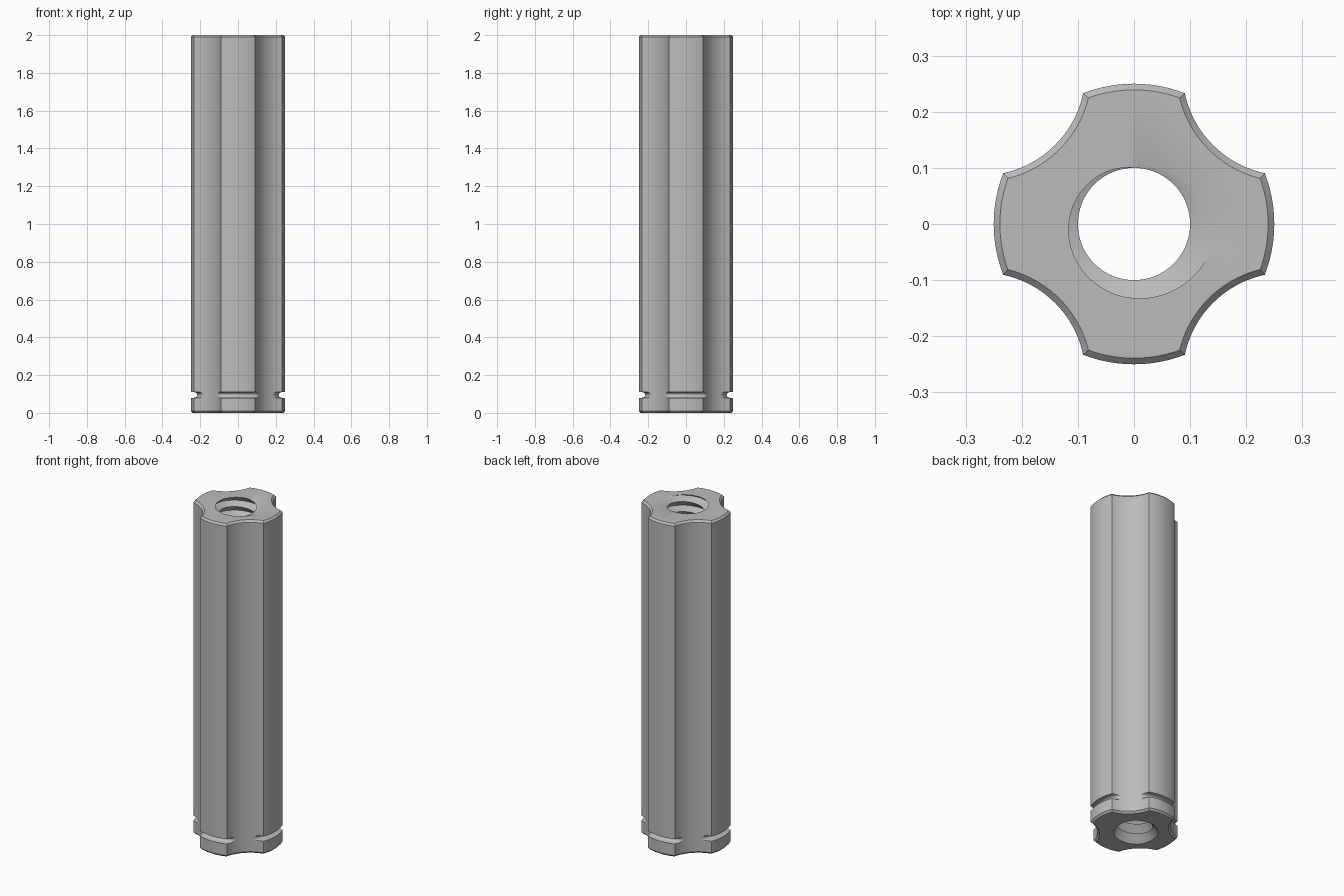
import bpy, bmesh
from math import acos, cos, sin, pi, hypot, atan2

if "Cube" in bpy.data.objects:
    bpy.data.objects.remove(bpy.data.objects["Cube"])

HEIGHT, OUTER = 2.0, 0.25
FLUTE_DIST, FLUTE_R = 0.384, 0.185
CHAMFER = 0.011
BORE, GROOVE_DEPTH, PITCH, PEAK = 0.10, 0.045, 0.06, 0.7

grey = bpy.data.materials.new("plain grey")
grey.use_nodes = True
grey.diffuse_color = (0.5, 0.5, 0.5, 1)
grey.node_tree.nodes["Principled BSDF"].inputs["Base Color"].default_value = (0.5, 0.5, 0.5, 1)


def outline(inset, limit, steps=20):
    """Four round lobes separated by four concave flutes, clamped to a radius."""
    big, small = OUTER - inset, FLUTE_R + inset
    half = acos((big**2 + FLUTE_DIST**2 - small**2) / (2 * big * FLUTE_DIST))
    sweep = atan2(big * sin(half), FLUTE_DIST - big * cos(half))
    points = []
    for quarter in range(4):
        turn = quarter * pi / 2
        for i in range(steps):          # lobe arc
            a = turn + (pi / 4 - half) * (2 * i / steps - 1)
            points.append((big * cos(a), big * sin(a)))
        mid = turn + pi / 4
        for i in range(steps):          # flute arc
            a = mid + pi + sweep * (1 - 2 * i / steps)
            points.append((FLUTE_DIST * cos(mid) + small * cos(a),
                           FLUTE_DIST * sin(mid) + small * sin(a)))
    result = []
    for x, y in points:
        s = min(1, limit / hypot(x, y))
        result.append((x * s, y * s))
    return result


def thread_radius(phase):
    t = phase % 1
    return BORE + GROOVE_DEPTH * (t / PEAK if t < PEAK else (1 - t) / (1 - PEAK))


def skin(bm, rows, closed):
    for low, high in zip(rows, rows[1:]):
        count = len(low)
        for j in range(count if closed else count - 1):
            k = (j + 1) % count
            bm.faces.new((low[j], low[k], high[k], high[j]))


bm = bmesh.new()

# Fluted outside with chamfered ends and a retaining groove near the foot
levels = [(0, CHAMFER, 1), (CHAMFER, 0, 1), (0.08, 0, 1)]
levels += [(0.095 - 0.015 * cos(pi * i / 8), 0, 0.235 - 0.02 * sin(pi * i / 8))
           for i in range(9)]
levels += [(0.11, 0, 1), (HEIGHT - CHAMFER, 0, 1), (HEIGHT, CHAMFER, 1)]
skin(bm, [[bm.verts.new((x, y, z)) for x, y in outline(inset, limit)]
          for z, inset, limit in levels], True)

# Threaded bore, following the helix and trimmed flat at both ends
columns = 64
rows = []
for m in range(-1, int(HEIGHT / PITCH) + 3):
    for t in (0, PEAK):
        row = []
        for j in range(columns + 1):
            lead = j / columns - 0.25
            z = HEIGHT + PITCH * (lead - m - t)
            z = max(0, min(HEIGHT, z))
            r = thread_radius(lead - (z - HEIGHT) / PITCH)
            a = 2 * pi * j / columns
            row.append(bm.verts.new((r * cos(a), r * sin(a), z)))
        rows.append(row)
skin(bm, rows, False)
bmesh.ops.remove_doubles(bm, verts=bm.verts[:], dist=0.00005)

# End faces between the outline and the bore
for z in (0, HEIGHT):
    rim = [e for e in bm.edges if e.is_boundary
           and all(abs(v.co.z - z) < 0.0005 for v in e.verts)]
    bmesh.ops.triangle_fill(bm, edges=rim, use_beauty=True)
bmesh.ops.recalc_face_normals(bm, faces=bm.faces[:])

mesh = bpy.data.meshes.new("fluted_rod")
bm.to_mesh(mesh)
bm.free()
mesh.materials.append(grey)
rod = bpy.data.objects.new("fluted_rod", mesh)
bpy.context.collection.objects.link(rod)
bpy.ops.object.select_all(action="DESELECT")
rod.select_set(True)
bpy.context.view_layer.objects.active = rod
bpy.ops.object.shade_smooth_by_angle(angle=pi / 6)
